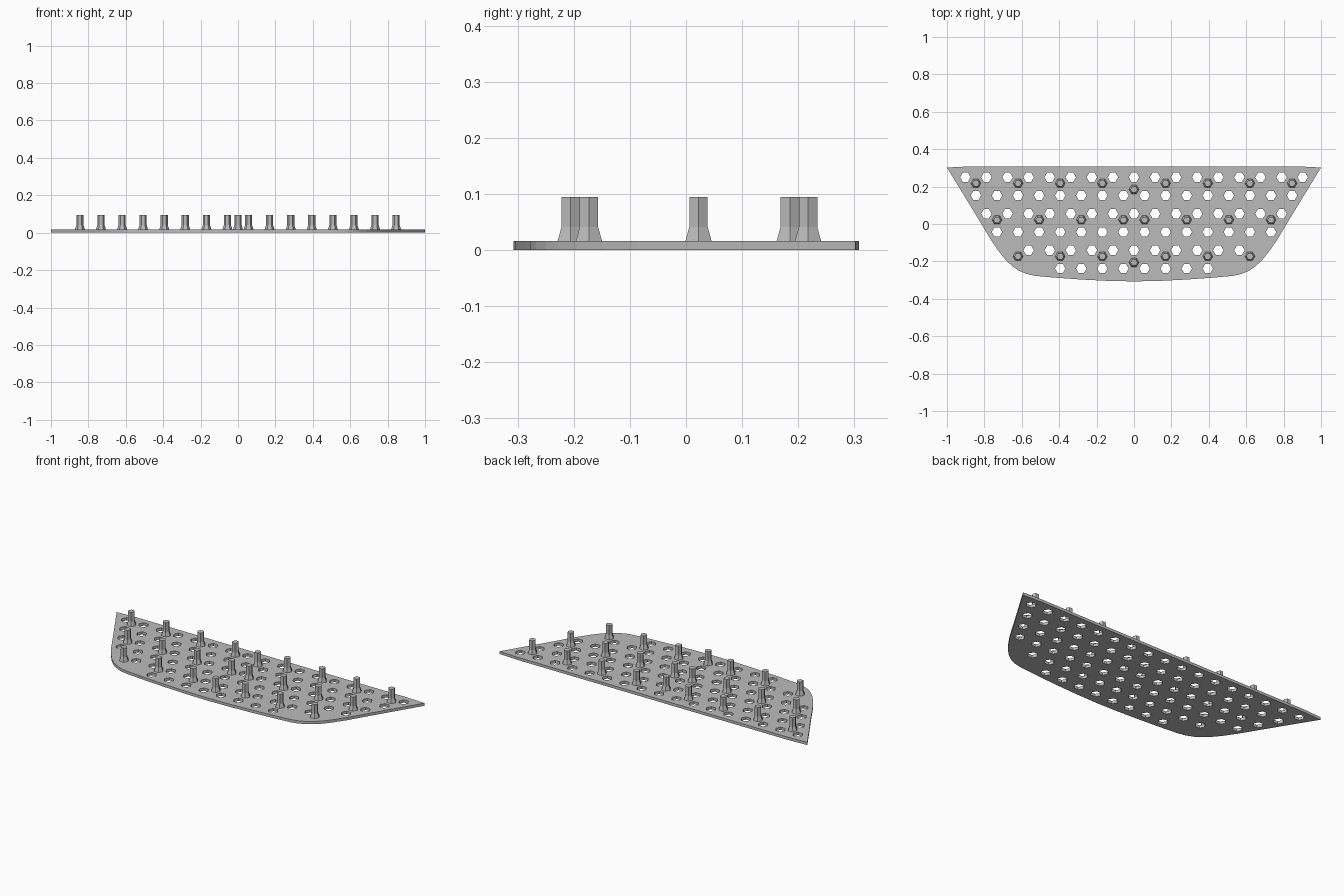
import bpy, bmesh
from math import cos, sin, pi

cube = bpy.data.objects.get("Cube")
if cube:
    bpy.data.objects.remove(cube, do_unlink=True)

PITCH = 0.1127               # spacing of the hexagonal lattice
ROW = PITCH * 0.866          # distance between hole rows
TOP_ROW = 0.25
THICK = 0.016
HEIGHT = 0.095

grey = bpy.data.materials.new("grey plastic")
grey.use_nodes = True
colour = (0.5, 0.5, 0.5, 1)
grey.diffuse_color = colour
grey.node_tree.nodes["Principled BSDF"].inputs["Base Color"].default_value = colour


def hexagon(x, y, r):
    """Six corners with points toward left and right."""
    return [(x + r * cos(i * pi / 3), y + r * sin(i * pi / 3)) for i in range(6)]


# Plate outline: right half from back centre to front centre, then mirrored
half = [(0.88, 0.308), (1.0, 0.302), (0.825, 0.015), (0.765, -0.085),
        (0.72, -0.15), (0.685, -0.193), (0.65, -0.226), (0.615, -0.25),
        (0.575, -0.267), (0.53, -0.277), (0.42, -0.287), (0.28, -0.297),
        (0.14, -0.304)]
outline = half + [(0, -0.307)] + [(-x, y) for x, y in reversed(half)]

# Hole rows: outermost lattice column of each row, back to front
loops = [outline]
for row, last in enumerate([8, 7.5, 7, 6.5, 5, 3.5]):
    for i in range(int(2 * last) + 1):
        loops.append(hexagon((i - last) * PITCH, TOP_ROW - row * ROW, 0.028))

# Perforated plate: filled flat curve with thickness, turned into a mesh
curve = bpy.data.curves.new("plate_profile", "CURVE")
curve.dimensions = "2D"
curve.fill_mode = "BOTH"
curve.extrude = THICK / 2
for loop in loops:
    spline = curve.splines.new("POLY")
    spline.points.add(len(loop) - 1)
    spline.use_cyclic_u = True
    for point, (x, y) in zip(spline.points, loop):
        point.co = (x, y, THICK / 2, 1)
profile = bpy.data.objects.new("plate_profile", curve)
bpy.context.collection.objects.link(profile)
bpy.context.view_layer.update()
mesh = bpy.data.meshes.new_from_object(
    profile.evaluated_get(bpy.context.evaluated_depsgraph_get()))
bpy.data.objects.remove(profile, do_unlink=True)

bm = bmesh.new()
bm.from_mesh(mesh)
bmesh.ops.remove_doubles(bm, verts=bm.verts, dist=0.0002)
low = min(v.co.z for v in bm.verts)
bmesh.ops.translate(bm, verts=bm.verts, vec=(0, 0, -low))
bmesh.ops.recalc_face_normals(bm, faces=bm.faces)
for f in bm.faces:
    f.smooth = False
bm.to_mesh(mesh)
bm.free()
mesh.materials.clear()
mesh.materials.append(grey)
plate = bpy.data.objects.new("plate", mesh)
bpy.context.collection.objects.link(plate)

# Peg: hexagonal post with a flared foot, shared by all pegs
bm = bmesh.new()
rings = [[bm.verts.new((x, y, z)) for x, y in hexagon(0, 0, r)]
         for r, z in [(0.027, THICK), (0.019, 0.041), (0.019, HEIGHT)]]
for a, b in zip(rings, rings[1:]):
    for i in range(6):
        j = (i + 1) % 6
        bm.faces.new((a[i], a[j], b[j], b[i]))
bm.faces.new(rings[-1])
bm.faces.new(reversed(rings[0]))
bmesh.ops.recalc_face_normals(bm, faces=bm.faces)
peg_mesh = bpy.data.meshes.new("peg")
bm.to_mesh(peg_mesh)
bm.free()
peg_mesh.materials.append(grey)


def add_peg(column, y, name):
    peg = bpy.data.objects.new(name, peg_mesh)
    peg.location = (column * PITCH, y, 0)
    bpy.context.collection.objects.link(peg)


# Peg rows sit at the centres of triangles of holes
rows = [("back", 0, [1.5, 3.5, 5.5, 7.5]),
        ("middle", 2, [0.5, 2.5, 4.5, 6.5]),
        ("front", 4, [1.5, 3.5, 5.5])]
for label, row, columns in rows:
    y = TOP_ROW - (row + 1 / 3) * ROW
    for n, c in enumerate(columns, 1):
        add_peg(c, y, f"{label}_peg_left_{n}")
        add_peg(-c, y, f"{label}_peg_right_{n}")
    if label != "middle":
        add_peg(0, y - ROW / 3, f"{label}_peg_centre")
